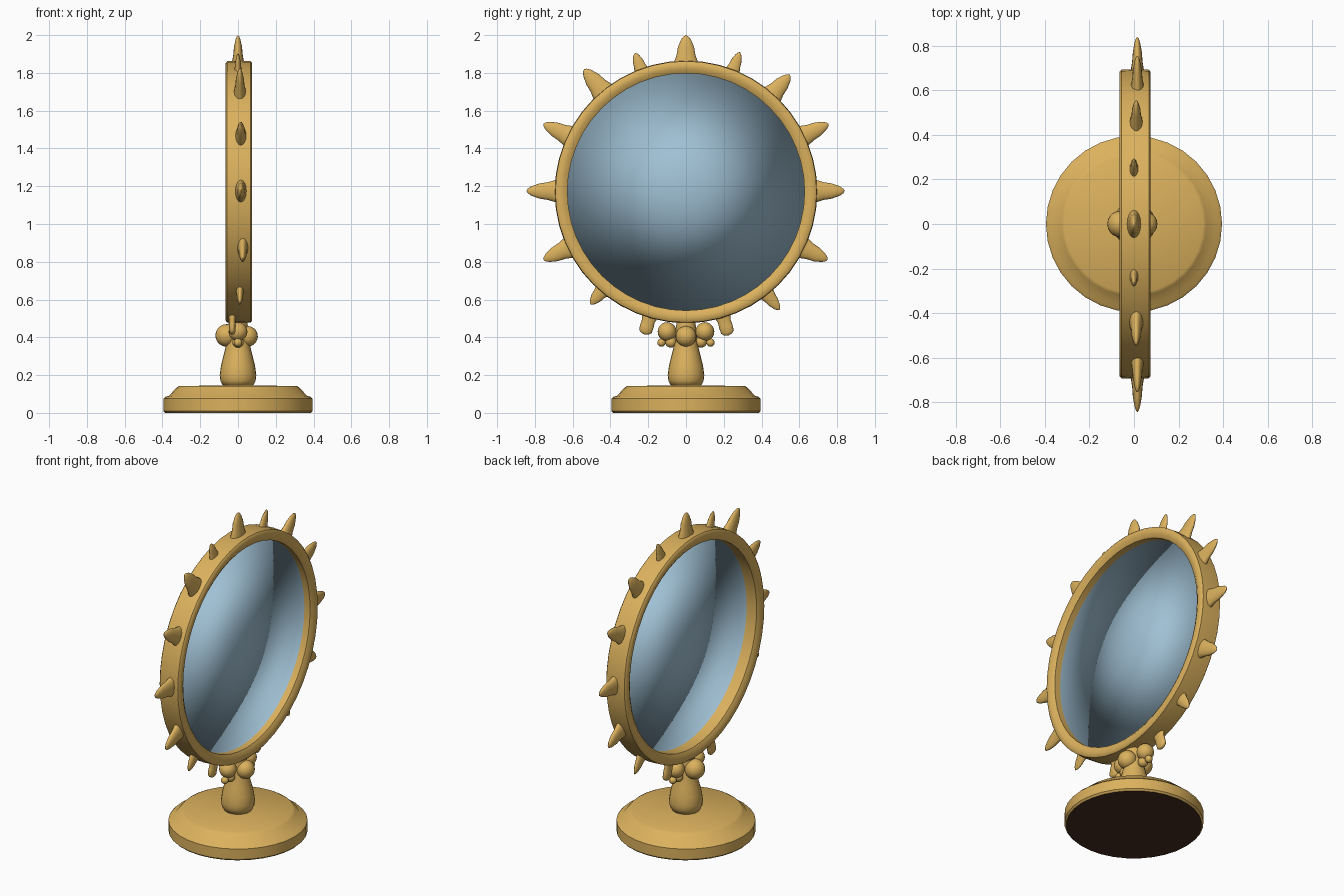
import bpy, bmesh, math
from math import sin, cos, pi, radians

cube = bpy.data.objects.get("Cube")
if cube:
    bpy.data.objects.remove(cube, do_unlink=True)


def material(name, rgb):
    m = bpy.data.materials.new(name)
    m.use_nodes = True
    m.diffuse_color = (*rgb, 1)
    m.node_tree.nodes["Principled BSDF"].inputs["Base Color"].default_value = (*rgb, 1)
    return m


gold = material("gold", (0.71, 0.44, 0.11))
silver = material("mirror blue", (0.35, 0.53, 0.66))
brown = material("dark brown", (0.06, 0.027, 0.015))


def lathe(name, profile, sides, mat, closed=False, smooth=40,
          location=(0, 0, 0), rotation=(0, 0, 0), scale=(1, 1, 1)):
    """Turn a (radius, height) profile around the local z axis."""
    bm = bmesh.new()
    rows = []
    for r, h in profile:
        if r == 0:
            rows.append([bm.verts.new((0, 0, h))] * sides)
        else:
            rows.append([bm.verts.new((r * cos(2 * pi * i / sides),
                                       r * sin(2 * pi * i / sides), h))
                         for i in range(sides)])
    pairs = list(zip(rows, rows[1:]))
    if closed:
        pairs.append((rows[-1], rows[0]))
    for a, b in pairs:
        for i in range(sides):
            j = (i + 1) % sides
            bm.faces.new(list(dict.fromkeys((a[i], a[j], b[j], b[i]))))
    bmesh.ops.recalc_face_normals(bm, faces=bm.faces)
    mesh = bpy.data.meshes.new(name)
    bm.to_mesh(mesh)
    bm.free()
    mesh.materials.append(mat)
    ob = bpy.data.objects.new(name, mesh)
    bpy.context.collection.objects.link(ob)
    ob.location, ob.rotation_euler, ob.scale = location, rotation, scale
    bpy.ops.object.select_all(action='DESELECT')
    ob.select_set(True)
    bpy.context.view_layer.objects.active = ob
    if smooth >= 180:
        bpy.ops.object.shade_smooth()
    else:
        bpy.ops.object.shade_smooth_by_angle(angle=radians(smooth))
    return ob


def ball(name, x, y, z, r):
    arc = [(r * sin(pi * k / 10) if 0 < k < 10 else 0, -r * cos(pi * k / 10))
           for k in range(11)]
    lathe(name, arc, 20, gold, smooth=60, location=(x, y, z))


# Round foot with a dark underside
foot = lathe("foot", [(0, 0), (0.385, 0), (0.395, 0.01), (0.395, 0.075), (0.385, 0.085),
                      (0.365, 0.09), (0.325, 0.135), (0.31, 0.143), (0, 0.145)], 32, gold)
foot.data.materials.append(brown)
for face in foot.data.polygons:
    if face.normal.z < -0.9:
        face.material_index = 1

# Pear-shaped stem
lathe("stem", [(0, 0.14), (0.08, 0.145), (0.093, 0.17), (0.097, 0.2), (0.09, 0.25),
               (0.075, 0.31), (0.06, 0.37), (0.05, 0.48), (0, 0.48)], 24, gold, smooth=60)

# Cluster of beads between the stem and the frame
ball("bead_left", 0.05, 0, 0.405, 0.055)
ball("bead_right", -0.06, 0, 0.41, 0.06)
for side, word in ((-1, "front"), (1, "back")):
    ball("bead_" + word, 0, side * 0.1, 0.43, 0.05)
    ball("small_bead_" + word, 0, side * 0.13, 0.372, 0.022)
    ball("inner_bead_" + word, 0, side * 0.08, 0.375, 0.03)

# Upright frame and the glass inside it
CENTER = 1.17
lathe("frame", [(0.692, -0.062), (0.695, 0), (0.692, 0.062), (0.682, 0.07), (0.652, 0.07),
                (0.628, 0.055), (0.628, -0.055), (0.652, -0.07), (0.682, -0.07)],
      48, gold, closed=True, location=(0.005, 0, CENTER), rotation=(0, pi / 2, 0))
lathe("mirror_glass", [(0, -0.025), (0.635, 0), (0, 0.025)], 48, silver, smooth=180,
      location=(0.02, 0, CENTER), rotation=(0, pi / 2, 0))

# Spikes around the frame: tip y, tip z, half width, x offset
spikes = [(0, 2.0, 0.066, 0), (0.285, 1.91, 0.042, 0), (-0.27, 1.905, 0.042, 0),
          (0.55, 1.79, 0.06, 0.01), (-0.54, 1.82, 0.066, 0.01),
          (0.755, 1.53, 0.06, 0.015), (-0.755, 1.53, 0.06, 0.015),
          (0.84, 1.175, 0.062, 0.015), (-0.845, 1.175, 0.062, 0.015),
          (0.75, 0.81, 0.06, 0.015), (-0.755, 0.81, 0.06, 0.025),
          (0.495, 0.545, 0.046, 0.01), (-0.505, 0.575, 0.046, 0.01),
          (0.225, 0.41, 0.046, -0.02), (-0.22, 0.415, 0.046, -0.03)]
for n, (y, z, width, x) in enumerate(spikes):
    angle = math.atan2(y, z - CENTER)
    length = math.hypot(y, z - CENTER) - 0.67
    tip = 0.6 if z < 0.5 else 0.25
    shape = [(0, 0), (1, 0), (0.95, 0.12), (0.75, 0.35), (0.55 + tip * 0.4, 0.6),
             (0.15 + tip, 0.85), (tip * 0.75, 0.96), (0, 1)]
    lathe(f"spike_{n + 1}", [(r * width, h * length) for r, h in shape], 16, gold, smooth=60,
          location=(x, 0.67 * sin(angle), CENTER + 0.67 * cos(angle)),
          rotation=(-angle, 0, 0), scale=(0.5, 1, 1))
